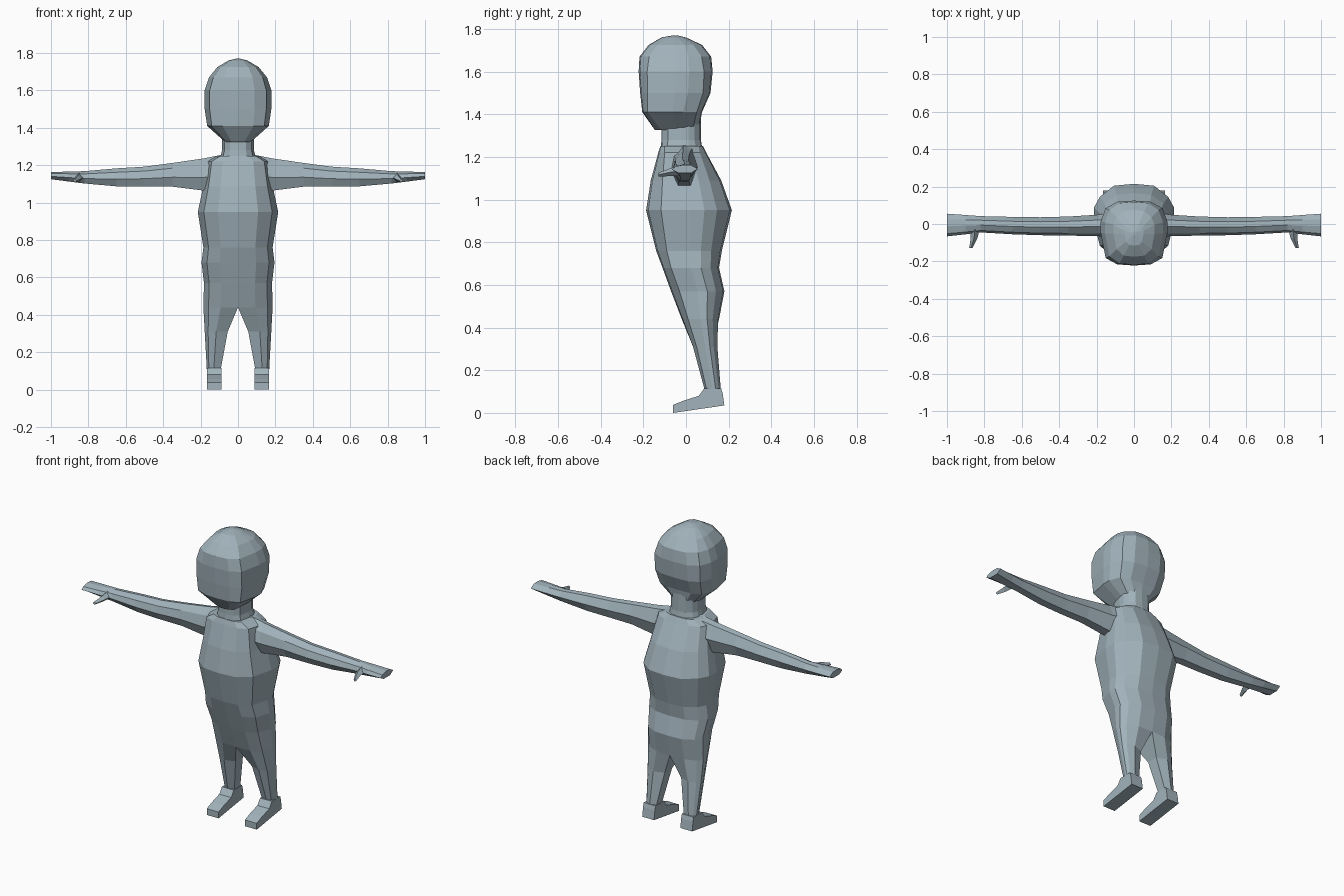
import bpy, bmesh

skin = bpy.data.materials.new("blue_grey")
skin.diffuse_color = (0.36, 0.45, 0.50, 1)


def loft(name, rings):
    """Skin closed rings of points, leave the centre plane open, mirror across x."""
    bm = bmesh.new()
    loops = [[bm.verts.new(p) for p in ring] for ring in rings]

    def face(verts):
        if any(v.co.x > 1e-4 for v in verts):
            bm.faces.new(verts)

    for a, b in zip(loops, loops[1:]):
        n = len(a)
        for i in range(n):
            j = (i + 1) % n
            face([a[i], a[j], b[j], b[i]])
    face(loops[0][::-1])
    face(loops[-1])
    bmesh.ops.remove_doubles(bm, verts=bm.verts, dist=1e-4)
    bmesh.ops.recalc_face_normals(bm, faces=bm.faces)
    mesh = bpy.data.meshes.new(name)
    bm.to_mesh(mesh)
    bm.free()
    mesh.materials.append(skin)
    obj = bpy.data.objects.new(name, mesh)
    bpy.context.collection.objects.link(obj)
    mod = obj.modifiers.new("Mirror", 'MIRROR')
    mod.use_mirror_merge = True
    mod.merge_threshold = 0.0005
    return obj


def half_section(z, inner, outer, front, back, corner, tuck=0.0):
    """Rounded half outline at height z, from the inner front round to the inner back."""
    w, d = outer - inner, back - front
    return [(inner, front + tuck, z),
            (inner + 0.5 * w, front + 0.15 * corner, z),
            (inner + 0.85 * w, front + corner, z),
            (outer, front + 0.50 * d, z),
            (outer, front + 0.68 * d, z),
            (inner + 0.85 * w, back - corner, z),
            (inner + 0.5 * w, back - 0.15 * corner, z),
            (inner, back - tuck, z)]


# Trunk running down into separate legs: z, inner x, outer x, front, back, corner, tuck
loft("trunk_and_legs", [half_section(*r) for r in (
    (1.25, 0, 0.11, -0.12, 0.08, 0.02),
    (1.22, 0, 0.165, -0.13, 0.095, 0.03),
    (1.09, 0, 0.185, -0.165, 0.165, 0.055),
    (0.95, 0, 0.215, -0.187, 0.215, 0.07),
    (0.76, 0, 0.185, -0.14, 0.168, 0.05),
    (0.68, 0, 0.195, -0.11, 0.155, 0.04),
    (0.57, 0, 0.182, -0.07, 0.180, 0.04),
    (0.44, 0, 0.185, -0.02, 0.155, 0.03),
    (0.31, 0.055, 0.178, 0.03, 0.15, 0.02, 0.025),
    (0.11, 0.092, 0.167, 0.085, 0.165, 0.012, 0.012),
    (0.06, 0.09, 0.167, 0.08, 0.172, 0.01, 0.01))])

# Neck
loft("neck", [half_section(*r) for r in (
    (1.22, 0, 0.10, -0.12, 0.08, 0.03),
    (1.28, 0, 0.085, -0.115, 0.07, 0.03),
    (1.42, 0, 0.085, -0.115, 0.07, 0.03))])

# Head, flat-cheeked with a rounded crown
loft("head", [half_section(*r) for r in (
    (1.325, 0, 0.07, -0.145, 0.06, 0.03),
    (1.41, 0, 0.165, -0.205, 0.075, 0.025),
    (1.50, 0, 0.178, -0.215, 0.115, 0.035),
    (1.60, 0, 0.178, -0.222, 0.125, 0.04),
    (1.67, 0, 0.155, -0.218, 0.118, 0.045),
    (1.725, 0, 0.11, -0.175, 0.075, 0.04),
    (1.76, 0, 0.05, -0.115, 0.00, 0.02),
    (1.77, 0, 0.01, -0.06, -0.04, 0.004))])


def arm_section(x, front, back, low, high):
    mid, d, h = (low + high) / 2, back - front, high - low
    return [(x, front, mid - 0.1 * h), (x, front + 0.25 * d, low),
            (x, back - 0.25 * d, low), (x, back, mid),
            (x, back - 0.25 * d, high - 0.05 * h), (x, front + 0.45 * d, high),
            (x, front + 0.12 * d, high - 0.22 * h)]


# Arms ending in flat hands: x, front, back, underside, top
loft("arm", [arm_section(*r) for r in (
    (0.09, -0.08, 0.07, 1.08, 1.255),
    (0.19, -0.065, 0.05, 1.065, 1.235),
    (0.35, -0.062, 0.04, 1.085, 1.212),
    (0.50, -0.06, 0.036, 1.085, 1.192),
    (0.65, -0.055, 0.038, 1.087, 1.183),
    (0.82, -0.045, 0.042, 1.102, 1.168),
    (0.90, -0.055, 0.048, 1.112, 1.166),
    (1.00, -0.066, 0.055, 1.125, 1.163))])

# Thumbs
loft("thumb", [[(x - r, y, z), (x, y, z - r), (x + r, y, z), (x, y, z + r)]
               for x, y, z, r in ((0.85, -0.03, 1.135, 0.024),
                                  (0.855, -0.075, 1.128, 0.018),
                                  (0.872, -0.128, 1.117, 0.009))])

# Feet: sloping wedge profile swept across the width
profile = [(0.085, 0.115), (0.06, 0.08), (-0.01, 0.058), (-0.06, 0.038),
           (-0.06, 0.0), (0.18, 0.035), (0.172, 0.09), (0.165, 0.115)]
loft("foot", [[(x, y, z) for y, z in profile] for x in (0.088, 0.167)])
